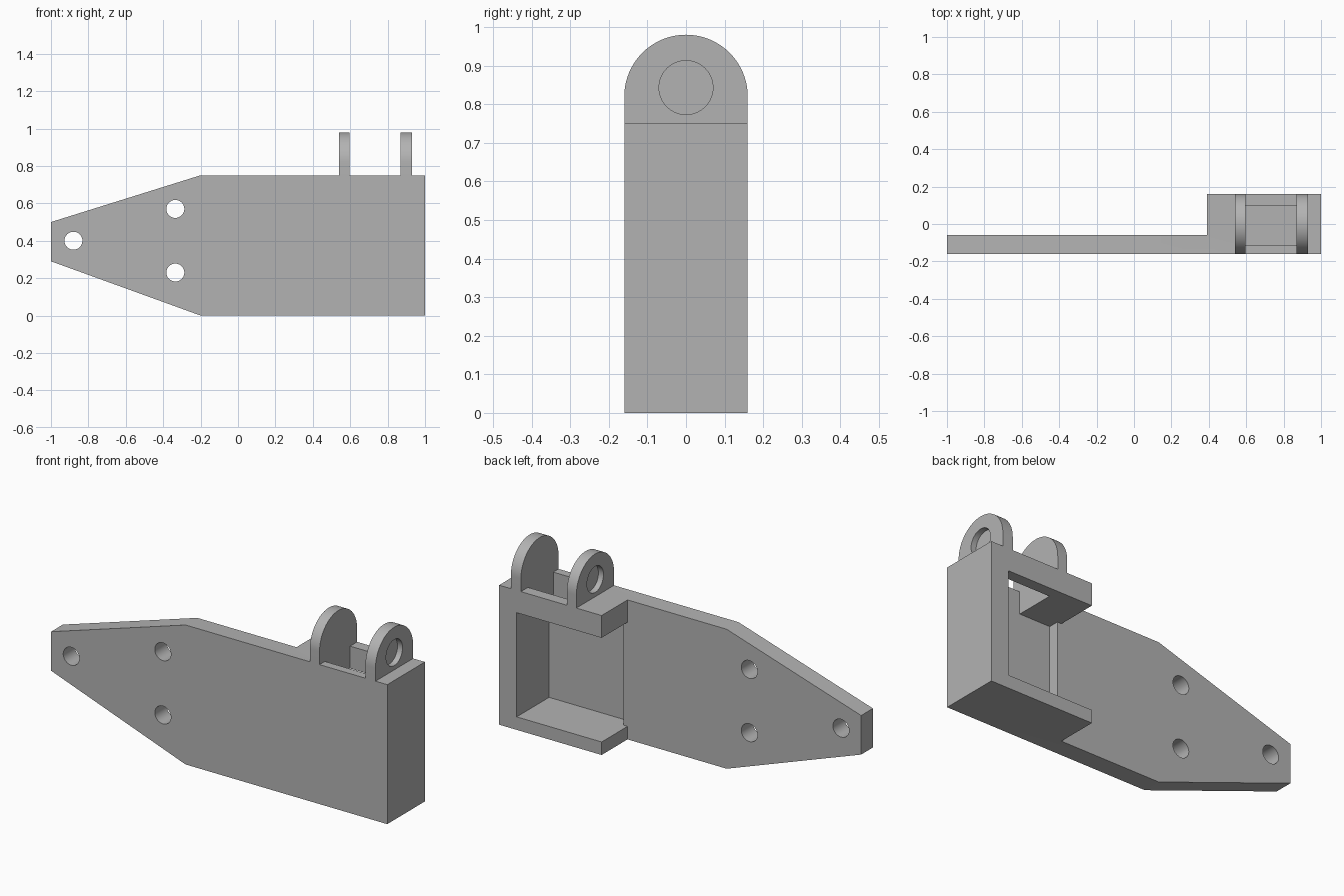
import bpy
import bmesh
from math import cos, sin, pi, radians
from mathutils import Vector

cube = bpy.data.objects.get("Cube")
if cube:
    bpy.data.objects.remove(cube, do_unlink=True)

grey = bpy.data.materials.new("plain grey")
grey.use_nodes = True
COLOUR = (0.45, 0.45, 0.45, 1)
grey.diffuse_color = COLOUR
grey.node_tree.nodes["Principled BSDF"].inputs["Base Color"].default_value = COLOUR


def prism(name, points, offset):
    """Extrude a closed 3D outline along an offset."""
    bm = bmesh.new()
    face = bm.faces.new([bm.verts.new(p) for p in points])
    out = bmesh.ops.extrude_face_region(bm, geom=[face])
    moved = [v for v in out["geom"] if isinstance(v, bmesh.types.BMVert)]
    bmesh.ops.translate(bm, verts=moved, vec=Vector(offset))
    bmesh.ops.recalc_face_normals(bm, faces=bm.faces)
    mesh = bpy.data.meshes.new(name)
    bm.to_mesh(mesh)
    bm.free()
    mesh.materials.append(grey)
    ob = bpy.data.objects.new(name, mesh)
    bpy.context.collection.objects.link(ob)
    return ob


def box(name, x0, x1, y0, y1, z0, z1):
    base = [(x0, y0, z0), (x1, y0, z0), (x1, y1, z0), (x0, y1, z0)]
    return prism(name, base, (0, 0, z1 - z0))


def arc(cx, cz, r, start, end, n):
    return [(cx + r * cos(start + (end - start) * i / n),
             cz + r * sin(start + (end - start) * i / n)) for i in range(n + 1)]


def activate(ob):
    bpy.ops.object.select_all(action="DESELECT")
    ob.select_set(True)
    bpy.context.view_layer.objects.active = ob


def cut(ob, cutter):
    cutter.hide_render = True
    mod = ob.modifiers.new("cut", "BOOLEAN")
    mod.operation = "DIFFERENCE"
    mod.solver = "EXACT"
    mod.object = cutter
    activate(ob)
    bpy.ops.object.modifier_apply(modifier=mod.name)
    bpy.data.objects.remove(cutter, do_unlink=True)


def finish(ob):
    activate(ob)
    bpy.ops.object.shade_smooth_by_angle(angle=radians(30))


HALF = 0.16
TOP = 0.75
PLATE_BACK = -0.06
BLOCK = 0.39

# Bracket: tapered outline, thinned to a plate beside the housing block
outline = [(-1, 0.29), (-0.2, 0), (1, 0), (1, TOP), (-0.2, TOP), (-1, 0.5)]
bracket = prism("bracket", [(x, -HALF, z) for x, z in outline], (0, 2 * HALF, 0))
cut(bracket, box("plate_cutter", -1.2, BLOCK, PLATE_BACK, 0.4, -0.2, 1))

# Housing pocket, open to the back and the plate side, with a deeper floor
cut(bracket, box("pocket_cutter", 0.3, 0.895, PLATE_BACK, 0.4, 0.07, 0.63))
cut(bracket, box("floor_cutter", 0.415, 0.895, -0.115, 0, 0.07, 0.63))

# Opening in the housing top between the lugs
cut(bracket, box("opening_cutter", 0.597, 0.87, -0.115, 0.1, 0.5, 1))

# Mounting holes
for hx, hz in [(-0.88, 0.4), (-0.335, 0.57), (-0.335, 0.23)]:
    ring = arc(hx, hz, 0.048, 0, 2 * pi, 40)[:-1]
    cut(bracket, prism("hole_cutter", [(x, -0.3, z) for x, z in ring], (0, 0.5, 0)))
finish(bracket)

# Rounded lugs, each with a blind socket on its outer side
profile = [(-HALF, TOP), (HALF, TOP)] + arc(0, 0.82, HALF, 0, pi, 40)
socket = arc(0, 0.843, 0.07, 0, 2 * pi, 40)[:-1]
for name, x0, x1, start in [("inner_lug", 0.54, 0.597, 0.47),
                            ("outer_lug", 0.87, 0.93, 0.9)]:
    lug = prism(name, [(x0, y, z) for y, z in profile], (x1 - x0, 0, 0))
    cut(lug, prism("socket_cutter", [(start, y, z) for y, z in socket], (0.1, 0, 0)))
    finish(lug)
